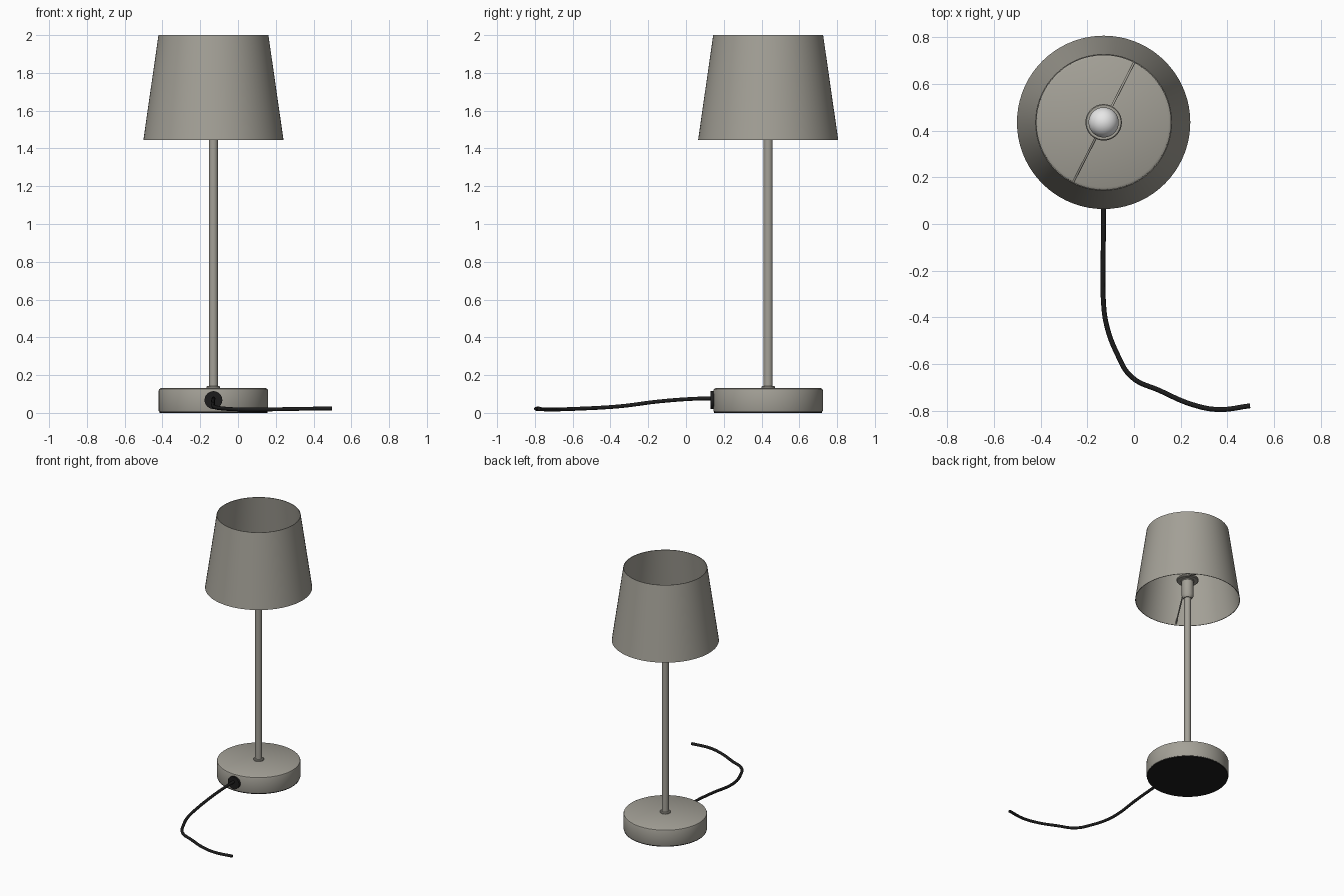
import bpy, math
from mathutils import Vector

if "Cube" in bpy.data.objects:
    bpy.data.objects.remove(bpy.data.objects["Cube"])

CX, CY = -0.13, 0.435  # lamp axis


def material(name, rgb):
    m = bpy.data.materials.new(name)
    m.diffuse_color = (*rgb, 1)
    m.use_nodes = True
    m.node_tree.nodes["Principled BSDF"].inputs["Base Color"].default_value = m.diffuse_color
    return m


GREY = material("warm grey", (0.37, 0.355, 0.31))
BLACK = material("black", (0.012, 0.012, 0.012))
WHITE = material("bulb white", (0.8, 0.8, 0.8))


def finish(obj, mat):
    obj.data.materials.append(mat)
    bpy.ops.object.select_all(action='DESELECT')
    obj.select_set(True)
    bpy.context.view_layer.objects.active = obj
    bpy.ops.object.shade_smooth_by_angle(angle=math.radians(35))
    return obj


def lathe(name, profile, mat, sides=64, closed=False):
    """Spin (radius, z) points, listed bottom to top, around the lamp axis."""
    verts, rings = [], []
    for r, z in profile:
        n = 1 if r == 0 else sides
        rings.append([len(verts) + i for i in range(n)])
        for i in range(n):
            a = 2 * math.pi * i / sides
            verts.append((r * math.cos(a), r * math.sin(a), z))
    faces = []
    pairs = list(zip(rings, rings[1:])) + ([(rings[-1], rings[0])] if closed else [])
    for lo, hi in pairs:
        for i in range(sides):
            j = (i + 1) % sides
            if len(lo) == 1:
                faces.append((lo[0], hi[j], hi[i]))
            elif len(hi) == 1:
                faces.append((lo[i], lo[j], hi[0]))
            else:
                faces.append((lo[i], lo[j], hi[j], hi[i]))
    mesh = bpy.data.meshes.new(name)
    mesh.from_pydata(verts, [], faces)
    obj = bpy.data.objects.new(name, mesh)
    obj.location = (CX, CY, 0)
    bpy.context.collection.objects.link(obj)
    return finish(obj, mat)


def rod(name, a, b, radius, mat, sides=32):
    a, b = Vector(a), Vector(b)
    bpy.ops.mesh.primitive_cylinder_add(vertices=sides, radius=radius, depth=(b - a).length,
                                        location=(a + b) / 2)
    obj = bpy.context.object
    obj.name = name
    obj.rotation_euler = (b - a).to_track_quat('Z', 'Y').to_euler()
    return finish(obj, mat)


# Base with rounded rim, and a black pad underneath
lathe("base", [(0, 0.007), (0.288, 0.007), (0.29, 0.012), (0.29, 0.118), (0.287, 0.126),
               (0.278, 0.131), (0, 0.131)], GREY)
lathe("base_pad", [(0, 0), (0.286, 0), (0.286, 0.0068), (0, 0.0068)], BLACK)

# Pole with a collar at its foot
lathe("pole_collar", [(0, 0.13), (0.036, 0.13), (0.036, 0.138), (0.032, 0.142), (0, 0.142)], GREY, 32)
lathe("pole", [(0, 0.135), (0.024, 0.135), (0.024, 1.47), (0, 1.47)], GREY, 32)

# Socket with the flange that carries the shade
lathe("socket", [(0, 1.455), (0.03, 1.455), (0.042, 1.475), (0.042, 1.59), (0.046, 1.595),
                 (0.046, 1.64), (0, 1.64)], GREY, 32)
lathe("socket_flange", [(0.044, 1.597), (0.074, 1.597), (0.078, 1.602), (0.078, 1.61),
                        (0.074, 1.615), (0.044, 1.615)], GREY, 48, True)

# Bulb
bulb = [(0, 1.62), (0.033, 1.62), (0.036, 1.66)]
for i in range(11):
    t = math.radians(-50 + 14 * i)
    bulb.append((0 if i == 10 else 0.065 * math.cos(t), 1.74 + 0.065 * math.sin(t)))
lathe("bulb", bulb, WHITE, 32)

# Thin open conical shade
lathe("shade", [(0.371, 1.445), (0.291, 2.0), (0.287, 2.0), (0.367, 1.445)], GREY, 72, True)

# Two wires from the flange down to the shade's lower rim
ux, uy = 0.454, 0.891
for side, s in (("rear", 1), ("front", -1)):
    rod(side + "_shade_wire", (CX + s * 0.072 * ux, CY + s * 0.072 * uy, 1.605),
        (CX + s * 0.366 * ux, CY + s * 0.366 * uy, 1.456), 0.005, GREY, 12)

# Cord outlet on the front of the base
rod("cord_outlet", (CX, 0.16, 0.068), (CX, 0.13, 0.068), 0.047, BLACK)

# Power cord lying on the table
path = [(-0.13, 0.15, 0.077), (-0.13, 0.05, 0.075), (-0.132, -0.15, 0.06), (-0.131, -0.33, 0.037),
        (-0.118, -0.43, 0.029), (-0.075, -0.55, 0.023), (-0.01, -0.655, 0.019),
        (0.11, -0.713, 0.018), (0.25, -0.773, 0.02), (0.36, -0.794, 0.022), (0.497, -0.778, 0.023)]
curve = bpy.data.curves.new("power_cord", 'CURVE')
curve.dimensions = '3D'
curve.bevel_depth = 0.0105
curve.bevel_resolution = 3
curve.resolution_u = 6
curve.use_fill_caps = True
spline = curve.splines.new('BEZIER')
spline.bezier_points.add(len(path) - 1)
for p, co in zip(spline.bezier_points, path):
    p.co = co
    p.handle_left_type = p.handle_right_type = 'AUTO'
cord = bpy.data.objects.new("power_cord", curve)
bpy.context.collection.objects.link(cord)
curve.materials.append(BLACK)
